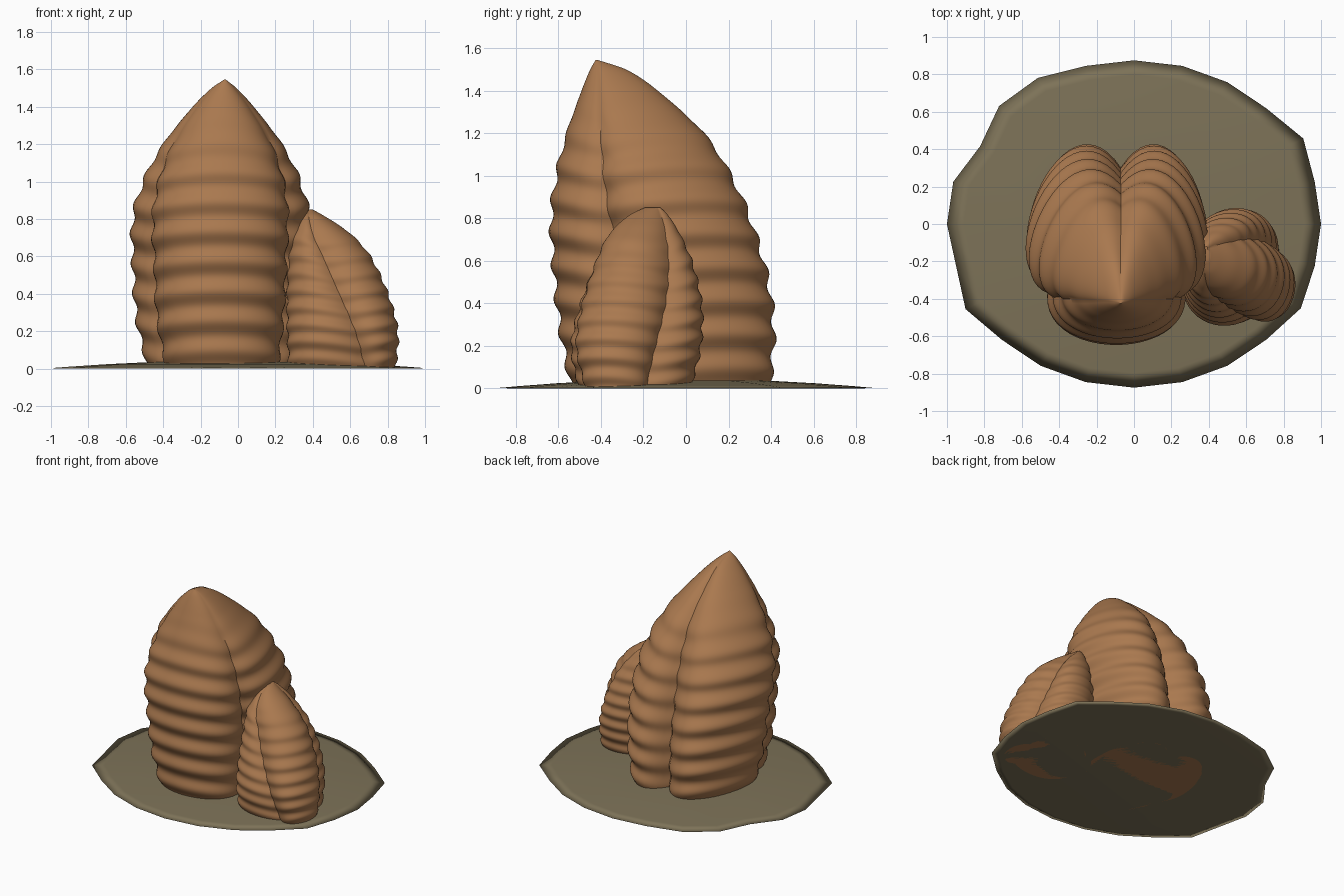
import bpy
import bmesh
import math

if "Cube" in bpy.data.objects:
    bpy.data.objects.remove(bpy.data.objects["Cube"], do_unlink=True)


def make_material(name, color):
    mat = bpy.data.materials.new(name)
    mat.use_nodes = True
    mat.diffuse_color = (*color, 1)
    shader = next(n for n in mat.node_tree.nodes if n.type == 'BSDF_PRINCIPLED')
    shader.inputs["Base Color"].default_value = (*color, 1)
    return mat


def finish(name, bm, mat, angle):
    bmesh.ops.recalc_face_normals(bm, faces=bm.faces)
    mesh = bpy.data.meshes.new(name)
    bm.to_mesh(mesh)
    bm.free()
    mesh.materials.append(mat)
    obj = bpy.data.objects.new(name, mesh)
    bpy.context.collection.objects.link(obj)
    bpy.ops.object.select_all(action='DESELECT')
    obj.select_set(True)
    bpy.context.view_layer.objects.active = obj
    bpy.ops.object.shade_smooth_by_angle(angle=math.radians(angle))
    return obj


def loft(rings):
    """Bridge rings of points into a closed skin."""
    bm = bmesh.new()
    loops = [[bm.verts.new(p) for p in ring] for ring in rings]
    n = len(loops[0])
    for low, high in zip(loops, loops[1:]):
        for i in range(n):
            j = (i + 1) % n
            bm.faces.new((low[i], low[j], high[j], high[i]))
    bm.faces.new(loops[0])
    bm.faces.new(loops[-1])
    return bm


def extents_at(table, z):
    """Smoothly interpolate the left, right, front and back limits."""
    i = max(k for k in range(len(table) - 1) if table[k][0] <= z)
    rows = [table[min(max(k, 0), len(table) - 1)] for k in range(i - 1, i + 3)]
    a, b, c, d = rows
    span = c[0] - b[0]
    t = min(1, (z - b[0]) / span)
    result = []
    for k in range(1, len(b)):
        m0 = (c[k] - a[k]) / (c[0] - a[0]) * span
        m1 = (d[k] - b[k]) / (d[0] - b[0]) * span
        result.append((2*t**3 - 3*t*t + 1) * b[k] + (t**3 - 2*t*t + t) * m0
                      + (3*t*t - 2*t**3) * c[k] + (t**3 - t*t) * m1)
    return result


def bezier(pts, t):
    s = 1 - t
    weights = (s**3, 3*s*s*t, 3*s*t*t, t**3)
    return [sum(w * p[k] for w, p in zip(weights, pts)) for k in (0, 1)]


def lobed_body(name, mat, table, low, high, blend_start, period, depth, fade,
               levels=130, steps=26):
    """Three creased lobes with horizontal ribs; low and high are sections."""
    top = table[-1][0]
    rings = []
    for level in range(levels + 1):
        z = top * level / levels
        left, right, front, back = extents_at(table, z)
        mix = min(1, max(0, (z - blend_start) / (top - blend_start)))
        section = [[p[k] + (q[k] - p[k]) * mix for k in (0, 1)]
                   for p, q in zip(low, high)]
        strength = depth * min(1, max(0, (top - z - fade) / (top * 0.2)))
        ring = []
        for lobe in range(3):
            ctrl = [section[(lobe * 3 + k) % 9] for k in range(4)]
            for i in range(steps):
                t = i / steps
                u, v = bezier(ctrl, t)
                rise = period * 0.35 * math.sin(math.pi * t)
                grow = 1 + strength * math.sin(math.tau * (z - rise) / period)
                ring.append(((left + right) / 2 + u * grow * (right - left) / 2,
                             (front + back) / 2 + v * grow * (back - front) / 2,
                             z))
        rings.append(ring)
    return finish(name, loft(rings), mat, 35)


brown = make_material("warm brown", (0.40, 0.19, 0.078))
olive = make_material("dull olive", (0.205, 0.169, 0.097))

# Ground disc: irregular soft rim rising to a shallow dome
wobble = {2: 1.045, 8: 1.03, 9: 1.02, 10: 0.95, 13: 0.985, 14: 1.04, 22: 1.03}
disc_rings = []
for scale, z in ((0.95, 0), (1, 0.003), (0.91, 0.01), (0.7, 0.024),
                 (0.45, 0.036), (0.05, 0.04)):
    ring = []
    for i in range(24):
        a = math.tau * i / 24
        r = scale * wobble.get(i, 1)
        ring.append((r * math.cos(a), 0.875 * r * math.sin(a), z))
    disc_rings.append(ring)
finish("ground_disc", loft(disc_rings), olive, 180)

# Large body: rows are height, left, right, front, back
large_table = [
    (0, -.49, .32, -.54, .40), (.25, -.55, .36, -.59, .42),
    (.5, -.57, .38, -.62, .395), (.8, -.57, .38, -.635, .31),
    (1, -.51, .33, -.61, .22), (1.2, -.40, .23, -.56, .09),
    (1.4, -.24, .08, -.49, -.13), (1.5, -.14, -.01, -.45, -.28),
    (1.545, -.075, -.065, -.425, -.415)]
large_low = [(.72, -.36), (1.4, -.15), (.7, 1.62), (.05, .75), (-.6, 1.62),
             (-1.4, -.15), (-.72, -.36), (-.95, -1.21), (.95, -1.21)]
large_high = [(.9, -.6), (1.3, -.2), (.75, 1.35), (.05, .92), (-.65, 1.35),
              (-1.3, -.2), (-.9, -.6), (-.6, -1.15), (.6, -1.15)]
lobed_body("large_ribbed_body", brown, large_table, large_low, large_high,
           0.6, 0.16, 0.025, 0.18)

# Small body leaning against the large one
small_table = [
    (0, .26, .82, -.50, .0), (.2, .25, .83, -.55, .05),
    (.4, .25, .78, -.52, .06), (.6, .26, .69, -.45, .02),
    (.7, .27, .61, -.40, -.02), (.76, .30, .54, -.35, -.05),
    (.82, .34, .45, -.27, -.09), (.85, .37, .40, -.20, -.12)]
small_low = [(.5, -.82), (1, -1.2), (1.35, 0), (.82, .25), (.95, 1.35),
             (-.7, 1.4), (-.85, .2), (-1.3, -.9), (-.2, -1.3)]
small_high = [(-.35, -.8), (.9, -1.2), (1.7, 0), (.5, .7), (.6, 1.15),
              (-.6, 1.2), (-.9, .3), (-1.1, -.3), (-.7, -1)]
lobed_body("small_ribbed_body", brown, small_table, small_low, small_high,
           0, 0.092, 0.021, 0.03)
